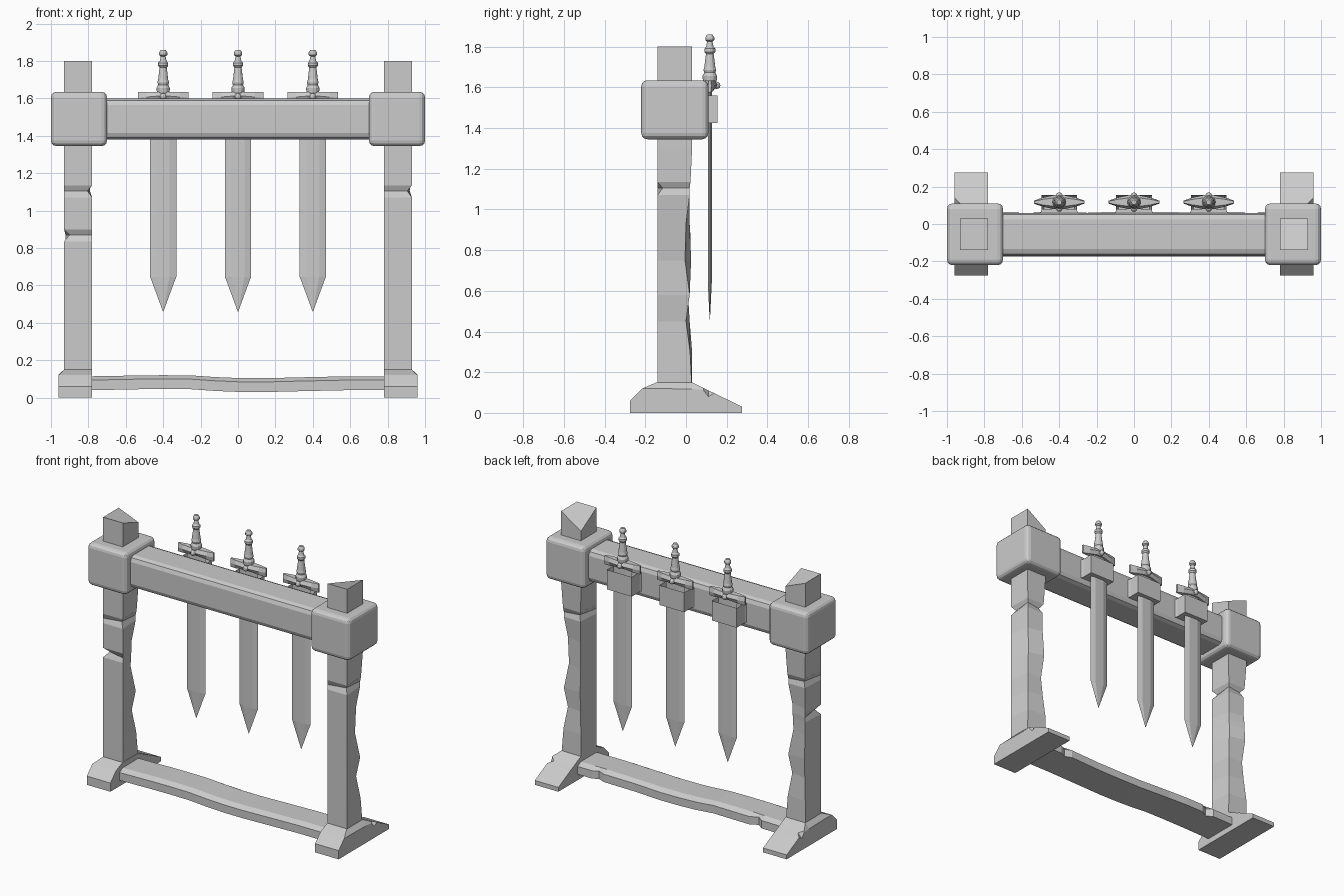
import bpy, bmesh, math

if "Cube" in bpy.data.objects:
    bpy.data.objects.remove(bpy.data.objects["Cube"])


def finish(name, bm):
    bmesh.ops.recalc_face_normals(bm, faces=bm.faces)
    me = bpy.data.meshes.new(name)
    bm.to_mesh(me)
    bm.free()
    ob = bpy.data.objects.new(name, me)
    bpy.context.collection.objects.link(ob)
    return ob


def loft(name, rings):
    """Skin a list of equal-length vertex rings and cap both ends."""
    bm = bmesh.new()
    rows = [[bm.verts.new(p) for p in r] for r in rings]
    n = len(rows[0])
    for a, b in zip(rows, rows[1:]):
        for i in range(n):
            bm.faces.new((a[i], a[(i + 1) % n], b[(i + 1) % n], b[i]))
    bm.faces.new(rows[0])
    bm.faces.new(rows[-1])
    bmesh.ops.triangulate(bm, faces=[f for f in bm.faces if len(f.verts) > 4])
    return finish(name, bm)


def box(name, x0, x1, y0, y1, z0, z1, bevel=0, segs=3):
    ring = lambda z: [(x0, y0, z), (x1, y0, z), (x1, y1, z), (x0, y1, z)]
    ob = loft(name, [ring(z0), ring(z1)])
    if bevel:
        m = ob.modifiers.new("bevel", 'BEVEL')
        m.width, m.segments = bevel, segs
    return ob


# Worn posts: rows of z and inward chip depth at corners (-x-y, +x-y, +x+y, -x+y)
common = [(0.10, 0, 0, 0, 0), (0.30, 0, 0, .01, 0), (0.45, 0, 0, .03, .012),
          (0.58, 0, 0, .012, .02), (0.75, 0, 0, .035, .005)]
upper = [(0.93, 0, 0, .03, .012), (1.07, 0, 0, .012, .012), (1.105, 0, .025, .012, .03),
         (1.135, 0, 0, .008, .008), (1.30, 0, 0, 0, 0), (1.66, 0, 0, 0, 0)]
left_notch = [(0.835, 0, 0, .033, .008), (0.87, .03, 0, .03, .008), (0.90, 0, 0, .03, .01)]


def post(name, x0, rows, drops):
    rings = []
    x1, y0, y1 = x0 + .15, -.14, .03
    for z, a, b, c, d in rows:
        rings.append([(x0 + a, y0 + a, z), (x1 - b, y0 + b, z),
                      (x1 - c, y1 - c, z), (x0 + d, y1 - d, z)])
    top = [(x0, y0), (x1, y0), (x1, y1), (x0, y1)]
    rings.append([(x, y, 1.8 - h) for (x, y), h in zip(top, drops)])
    return loft(name, rings)


post("left_post", -.93, common + left_notch + upper, (0, 0, .06, 0))
post("right_post", .78, common + upper, (0, 0, 0, .10))

# Feet: wedge profile along y, with the outer top edge chamfered
for s, side in ((-1, "left"), (1, "right")):
    rings = []
    for y, ztop, zin in ((-.275, .06, .06), (-.215, .12, .12), (-.145, .12, .15),
                         (.03, .117, .15), (.085, .112, .123), (.11, .08, .11),
                         (.14, .097, .097), (.275, .03, .03)):
        xo = .96 if zin - ztop < .02 else .93
        rings.append([(s * .78, y, 0), (s * .96, y, 0), (s * .96, y, ztop),
                      (s * xo, y, zin), (s * .78, y, zin)])
    loft(side + "_foot", rings)

# Wavy bottom rail with chamfered top edges and chipped back edge
rings = []
for x, z, c in ((-.80, .040, 0), (-.62, .043, 0), (-.58, .044, .03), (-.53, .045, 0),
                (-.40, .046, 0), (-.25, .045, .005), (-.12, .036, 0), (0, .031, 0),
                (.15, .030, 0), (.35, .035, .005), (.58, .040, 0), (.63, .040, .02),
                (.67, .040, 0), (.80, .040, 0)):
    t = z + .074
    rings.append([(x, -.175, z), (x, .065 - c, z), (x, .065 - c, t - .02),
                  (x, .03, t), (x, -.14, t), (x, -.175, t - .02)])
loft("bottom_rail", rings)

# Top beam and rounded end blocks
box("top_beam", -.75, .75, -.17, .06, 1.38, 1.6, .035, 2)
box("left_block", -1, -.7, -.22, .11, 1.345, 1.635, .03)
box("right_block", .7, 1, -.22, .11, 1.345, 1.635, .03)


# Swords hanging in open holders on the back of the beam
SY = .117
handle = [(.02, 1.60), (.034, 1.635), (.036, 1.655), (.027, 1.672), (.031, 1.685), (.027, 1.70),
          (.019, 1.765), (.027, 1.775), (.027, 1.79), (.018, 1.80), (.013, 1.825),
          (.022, 1.832), (.022, 1.845), (.013, 1.86)]


def sword(i, cx):
    # holder: box hollowed from above
    bm = bmesh.new()
    bmesh.ops.create_cube(bm, size=1)
    for v in bm.verts:
        v.co = (cx + v.co.x * .19, .1075 + v.co.y * .095, 1.4925 + v.co.z * .135)
    top = [f for f in bm.faces if f.normal.z > .9]
    bmesh.ops.inset_region(bm, faces=top, thickness=.018)
    for v in top[0].verts:
        v.co.z -= .09
    finish("holder_%d" % i, bm)
    # flared bracket against the beam
    rings = [[(cx - w, y, 1.425), (cx + w, y, 1.425), (cx + w, y, 1.56), (cx - w, y, 1.56)]
             for y, w in ((.055, .105), (.065, .098), (.08, .094))]
    loft("bracket_%d" % i, rings)
    # blade
    rings = []
    for z, w, m, d in ((.46, .001, .0005, .001), (.625, .062, .03, .009),
                       (.645, .07, .035, .010), (1.60, .07, .035, .010)):
        rings.append([(cx - w, SY, z), (cx - m, SY - d, z), (cx + m, SY - d, z),
                      (cx + w, SY, z), (cx + m, SY + d, z), (cx - m, SY + d, z)])
    loft("blade_%d" % i, rings)
    # cross guard, thick in the middle
    rings = []
    for x, d, zb in ((-.135, .008, 1.575), (-.09, .024, 1.58), (-.03, .037, 1.59),
                     (.03, .037, 1.59), (.09, .024, 1.58), (.135, .008, 1.575)):
        zm = (zb + 1.635) / 2
        rings.append([(cx + x, SY - d * .6, zb), (cx + x, SY + d * .6, zb),
                      (cx + x, SY + d, zm), (cx + x, SY + d * .6, 1.635),
                      (cx + x, SY - d * .6, 1.635), (cx + x, SY - d, zm)])
    loft("guard_%d" % i, rings)
    # turned handle
    ang = [2 * math.pi * k / 12 for k in range(12)]
    loft("handle_%d" % i, [[(cx + r * math.cos(a), SY + r * math.sin(a), z) for a in ang]
                           for r, z in handle])
    # rivets on both faces of the guard
    for y in (-.034, .034):
        bm = bmesh.new()
        bmesh.ops.create_uvsphere(bm, u_segments=10, v_segments=6, radius=.018)
        bmesh.ops.translate(bm, verts=bm.verts, vec=(cx, SY + y, 1.61))
        finish("rivet_%d" % i, bm)


for i, cx in enumerate((-.4, 0, .4)):
    sword(i + 1, cx)
